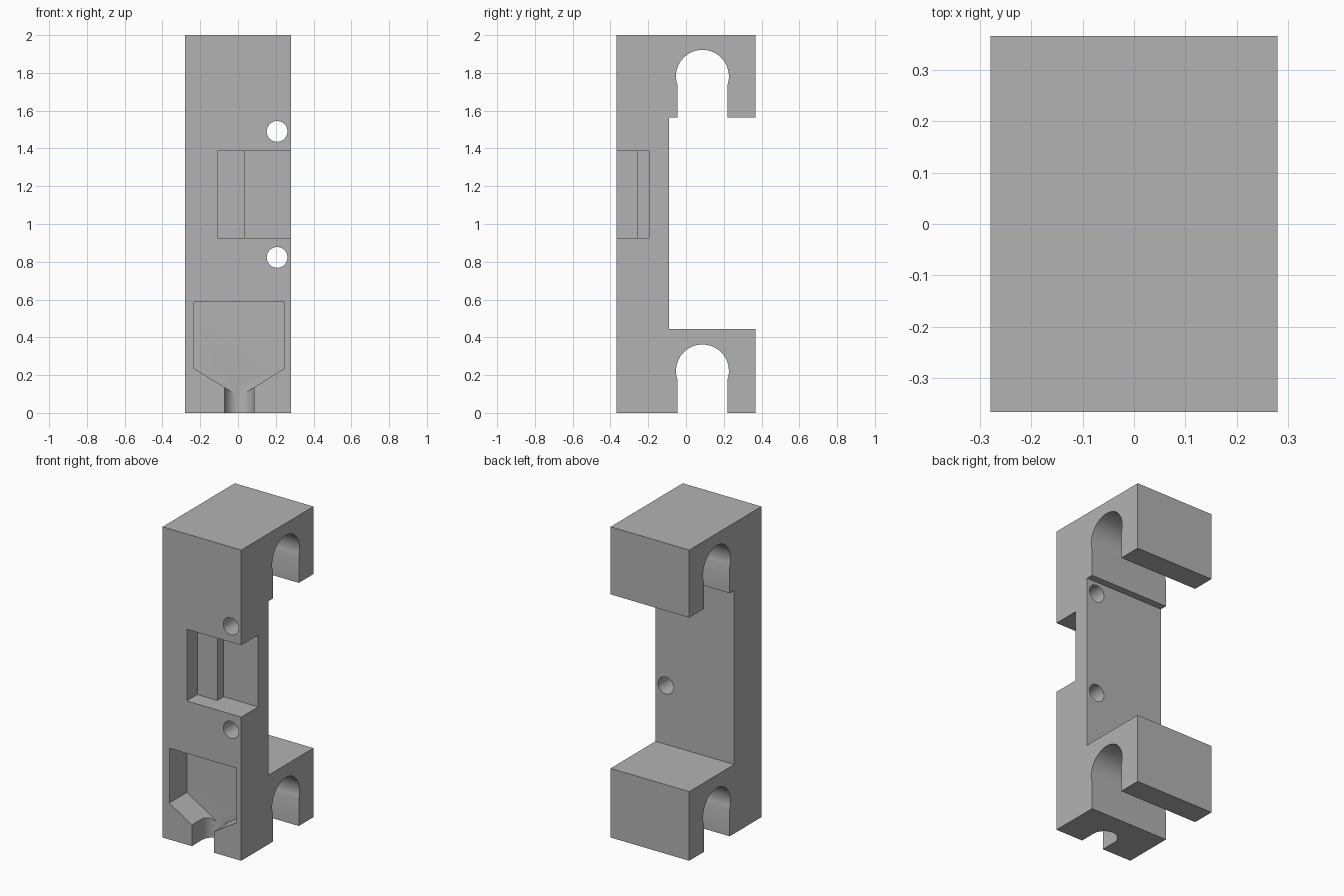
import bpy, bmesh, math
from mathutils import Vector

cube = bpy.data.objects.get("Cube")
if cube:
    bpy.data.objects.remove(cube, do_unlink=True)

W, D, H = 0.28, 0.367, 2.0      # half width, half depth, height

grey = bpy.data.materials.new("mid grey")
grey.use_nodes = True
colour = (0.45, 0.45, 0.45, 1)
grey.diffuse_color = colour
grey.node_tree.nodes["Principled BSDF"].inputs["Base Color"].default_value = colour


def prism(name, points, axis, start, end):
    """Extrude a 2D outline along one axis; outline uses the other two in order."""
    bm = bmesh.new()
    verts = []
    for a, b in points:
        co = [a, b]
        co.insert(axis, start)
        verts.append(bm.verts.new(co))
    face = bm.faces.new(verts)
    ext = bmesh.ops.extrude_face_region(bm, geom=[face])
    move = Vector((0, 0, 0))
    move[axis] = end - start
    bmesh.ops.translate(bm, vec=move, verts=[g for g in ext["geom"] if isinstance(g, bmesh.types.BMVert)])
    bmesh.ops.recalc_face_normals(bm, faces=bm.faces[:])
    mesh = bpy.data.meshes.new(name)
    bm.to_mesh(mesh)
    bm.free()
    mesh.materials.append(grey)
    ob = bpy.data.objects.new(name, mesh)
    bpy.context.collection.objects.link(ob)
    return ob


def arc(cx, cy, r, a0, a1, n):
    return [(cx + r * math.cos(a0 + (a1 - a0) * i / n), cy + r * math.sin(a0 + (a1 - a0) * i / n))
            for i in range(n + 1)]


def rect(a0, a1, b0, b1):
    return [(a0, b0), (a1, b0), (a1, b1), (a0, b1)]


def keyhole(base, centre):
    """Slot with a slightly wider rounded end, from front leg to back leg."""
    y, r, half = 0.087, 0.14, 0.132
    dip = math.acos(half / r)
    return [(y - half, base)] + arc(y, centre, r, math.pi + dip, -dip, 32) + [(y + half, base)]


# Body: side outline with two hooks and the back recess
back = -0.09
outline = [(-D, 0)] + keyhole(0, 0.222) + [(D, 0), (D, 0.445), (back, 0.445), (back, 1.565)]
outline += keyhole(1.565, 1.782) + [(D, 1.565), (D, H), (-D, H)]
body = prism("clip_body", outline, 0, -W, W)

front = -D - 0.1
cx, notch_r, notch_y = 0.007, 0.079, -D + 0.105
cutters = [
    # Stepped side pocket, open towards the side
    prism("side_pocket_cutter", [(-0.108, front), (W + 0.1, front), (W + 0.1, -0.195),
                                 (0.035, -0.195), (0.035, -0.26), (-0.108, -0.26)], 2, 0.925, 1.387),
    # Funnel-shaped lower pocket
    prism("funnel_pocket_cutter", [(-0.232, 0.587), (-0.232, 0.235), (cx, 0.087),
                                   (0.245, 0.235), (0.245, 0.587)], 1, front, -D + 0.18),
    # Round-ended cable notch in the bottom
    prism("cable_notch_cutter", [(cx + notch_r, front)] + arc(cx, notch_y, notch_r, 0, math.pi, 24)
          + [(cx - notch_r, front)], 2, -0.1, 0.136),
]
# Two screw holes from front to back
for z in (0.823, 1.49):
    cutters.append(prism("screw_hole_cutter", arc(0.207, z, 0.055, 0, 2 * math.pi, 32)[:-1], 1, front, 0.1))

bpy.context.view_layer.objects.active = body
body.select_set(True)
for cutter in cutters:
    mod = body.modifiers.new(cutter.name, "BOOLEAN")
    mod.operation = "DIFFERENCE"
    mod.solver = "EXACT"
    mod.object = cutter
    bpy.ops.object.modifier_apply(modifier=mod.name)
    bpy.data.objects.remove(cutter, do_unlink=True)

bpy.ops.object.shade_smooth_by_angle(angle=math.radians(30))
